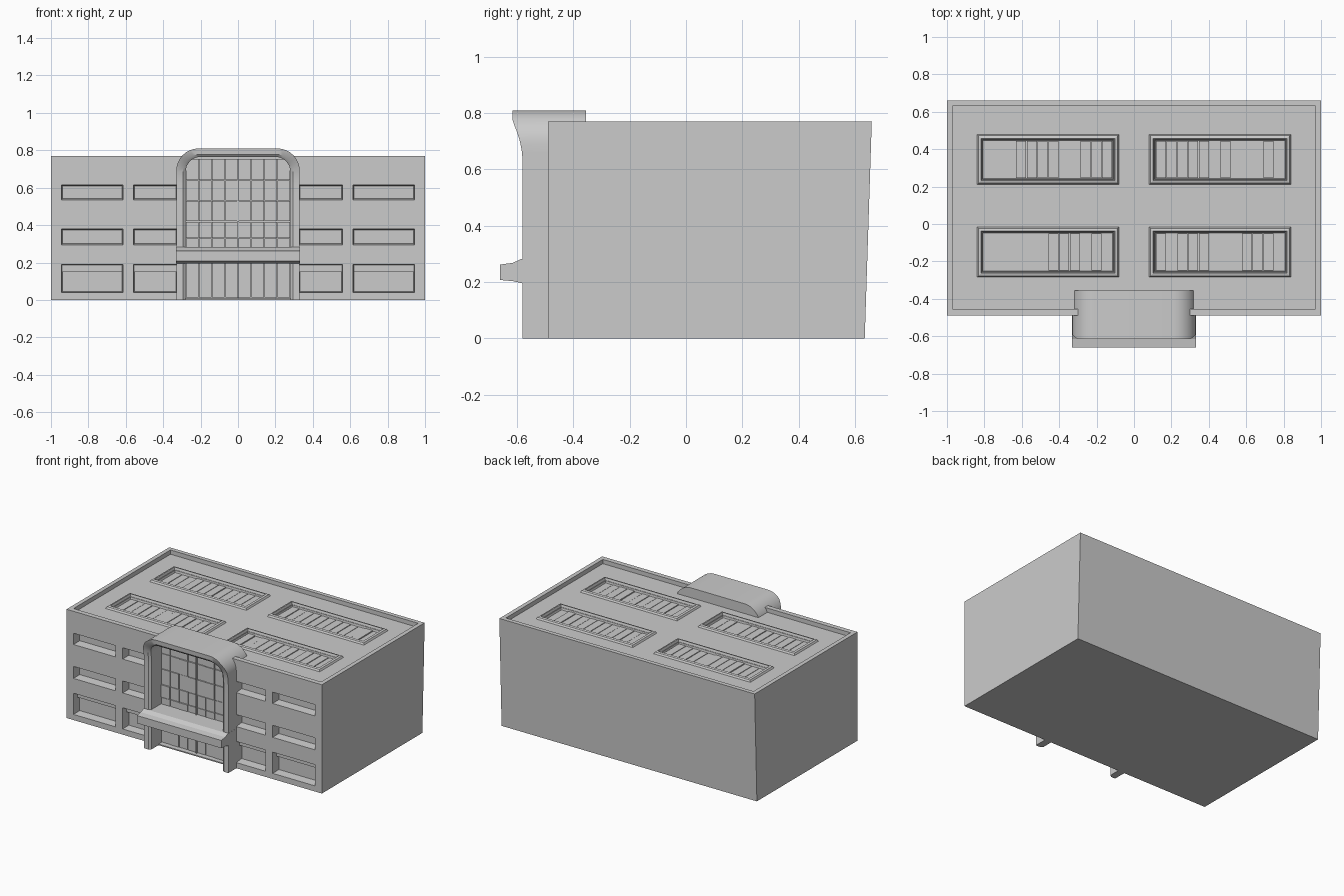
import bpy, bmesh, math, random

if "Cube" in bpy.data.objects:
    bpy.data.objects.remove(bpy.data.objects["Cube"])

random.seed(4)
ROOF = 0.74


def loft(name, loops, caps=True, closed=False):
    """Skin a series of equal-length point loops."""
    bm = bmesh.new()
    rows = [[bm.verts.new(p) for p in loop] for loop in loops]
    n = len(rows[0])
    pairs = list(zip(rows, rows[1:]))
    if closed:
        pairs.append((rows[-1], rows[0]))
    for a, b in pairs:
        for i in range(n):
            j = (i + 1) % n
            bm.faces.new((a[i], a[j], b[j], b[i]))
    if caps and not closed:
        bm.faces.new(rows[0])
        bm.faces.new(rows[-1])
    bmesh.ops.recalc_face_normals(bm, faces=bm.faces)
    mesh = bpy.data.meshes.new(name)
    bm.to_mesh(mesh)
    bm.free()
    ob = bpy.data.objects.new(name, mesh)
    bpy.context.collection.objects.link(ob)
    return ob


def rect_xy(x0, x1, y0, y1, z, inset=0.0):
    x0, x1, y0, y1 = x0 + inset, x1 - inset, y0 + inset, y1 - inset
    return [(x0, y0, z), (x1, y0, z), (x1, y1, z), (x0, y1, z)]


def rect_xz(x0, x1, z0, z1, y, inset=0.0):
    return [(x, y, z) for x, z, _ in rect_xy(x0, x1, z0, z1, 0, inset)]


def box(name, x0, x1, y0, y1, z0, z1):
    return loft(name, [rect_xy(x0, x1, y0, y1, z0), rect_xy(x0, x1, y0, y1, z1)])


def cut(target, cutter):
    mod = target.modifiers.new("cut", 'BOOLEAN')
    mod.operation = 'DIFFERENCE'
    mod.solver = 'EXACT'
    mod.object = cutter
    bpy.context.view_layer.objects.active = target
    bpy.ops.object.modifier_apply(modifier=mod.name)
    bpy.data.objects.remove(cutter)


# Main block, back wall leaning slightly outward
body = loft("building_body", [rect_xy(-1, 1, -0.49, 0.635, 0),
                              rect_xy(-1, 1, -0.49, 0.66, 0.77)])
# Sunken roof inside the parapet
cut(body, loft("roof_cutter", [rect_xy(-0.97, 0.97, -0.455, 0.63, ROOF),
                               rect_xy(-0.97, 0.97, -0.455, 0.63, 0.9)]))
# Entrance recess
cut(body, box("entrance_cutter", -0.30, 0.30, -0.6, -0.45, 0.008, 0.75))

# Window recesses in three storeys, mirrored
for z0, z1 in ((0.04, 0.19), (0.295, 0.38), (0.535, 0.615)):
    for x0, x1 in ((0.615, 0.945), (0.325, 0.56)):
        for s in (-1, 1):
            a, b = sorted((s * x0, s * x1))
            cut(body, loft("window_cutter", [
                rect_xz(a, b, z0, z1, -0.52, -0.003),
                rect_xz(a, b, z0, z1, -0.43, 0.006)]))
            if z0 < 0.1:
                # Shallow header above each ground floor window
                box("window_header", a + 0.005, b - 0.005, -0.455, -0.428, 0.15, 0.186)

# Skylights: sloped curb, sunken glazing and ribs
for x0, x1 in ((-0.84, -0.08), (0.08, 0.84)):
    for y0, y1 in ((-0.285, -0.015), (0.21, 0.48)):
        cut(body, box("skylight_cutter", x0 + 0.03, x1 - 0.03, y0 + 0.03, y1 - 0.03, 0.72, 0.9))
        loft("skylight_curb", [
            rect_xy(x0, x1, y0, y1, ROOF - 0.002),
            rect_xy(x0, x1, y0, y1, ROOF + 0.012, 0.008),
            rect_xy(x0, x1, y0, y1, ROOF + 0.016, 0.022),
            rect_xy(x0, x1, y0, y1, 0.719, 0.034)], closed=True)
        count = 12
        step = (x1 - x0 - 0.07) / count
        for i in range(count):
            px = x0 + 0.035 + i * step
            box("skylight_pane", px + 0.002, px + step - 0.002, y0 + 0.036, y1 - 0.036,
                0.715, 0.725 + random.uniform(0, 0.006))


# Arched entrance surround, flaring forward at the top
def arch(half, top, radius):
    pts = [(half, z) for z in (0, 0.3, 0.55, 0.62, 0.66)]
    for i in range(9):
        t = math.radians(90 * i / 8)
        pts.append((half - radius + radius * math.cos(t), top - radius + radius * math.sin(t)))
    return pts + [(-x, z) for x, z in reversed(pts)]


def front_y(z):
    t = min(max((z - 0.62) / 0.15, 0), 1)
    return -0.58 - 0.036 * t * t


def back_y(z):
    return -0.355 if z > 0.665 else -0.45


outer = arch(0.33, 0.81, 0.12)
inner = arch(0.28, 0.765, 0.08)
sections = []
for (ox, oz), (ix, iz) in zip(outer, inner):
    by = back_y(oz)
    sections.append([(ox, front_y(oz), oz), (ox, by, oz), (ix, by, iz),
                     (ix, front_y(iz) + 0.012, iz),
                     (ix + (ox - ix) * 0.3, front_y(iz), iz + (oz - iz) * 0.3)])
surround = loft("entrance_surround", sections)
# Solid infill behind the arch top, above the roof
box("surround_infill", -0.295, 0.295, -0.45, -0.356, 0.735, 0.772)

# Entrance canopy from a tapered side profile
profile = [(-0.45, 0.195), (-0.58, 0.195), (-0.615, 0.203), (-0.66, 0.207),
           (-0.66, 0.262), (-0.615, 0.268), (-0.585, 0.282), (-0.45, 0.282)]
loft("entrance_canopy", [[(x, y, z) for y, z in profile] for x in (-0.331, 0.331)])

# Entrance glazing: slightly uneven panes with dark joints
xs = [-0.28, -0.21, -0.14, -0.07, 0, 0.07, 0.14, 0.21, 0.28]
for zs in ((0.01, 0.197), (0.28, 0.33, 0.42, 0.53, 0.64, 0.755)):
    for z0, z1 in zip(zs, zs[1:]):
        for x0, x1 in zip(xs, xs[1:]):
            box("entrance_pane", x0 + 0.002, x1 - 0.002,
                -0.458 - random.uniform(0, 0.006), -0.448, z0 + 0.002, z1 - 0.002)
box("entrance_mullion", -0.005, 0.005, -0.47, -0.448, 0.01, 0.755)

# Smooth the rounded surround, keep its edges sharp
bpy.ops.object.select_all(action='DESELECT')
surround.select_set(True)
bpy.context.view_layer.objects.active = surround
bpy.ops.object.shade_smooth_by_angle(angle=math.radians(30))
